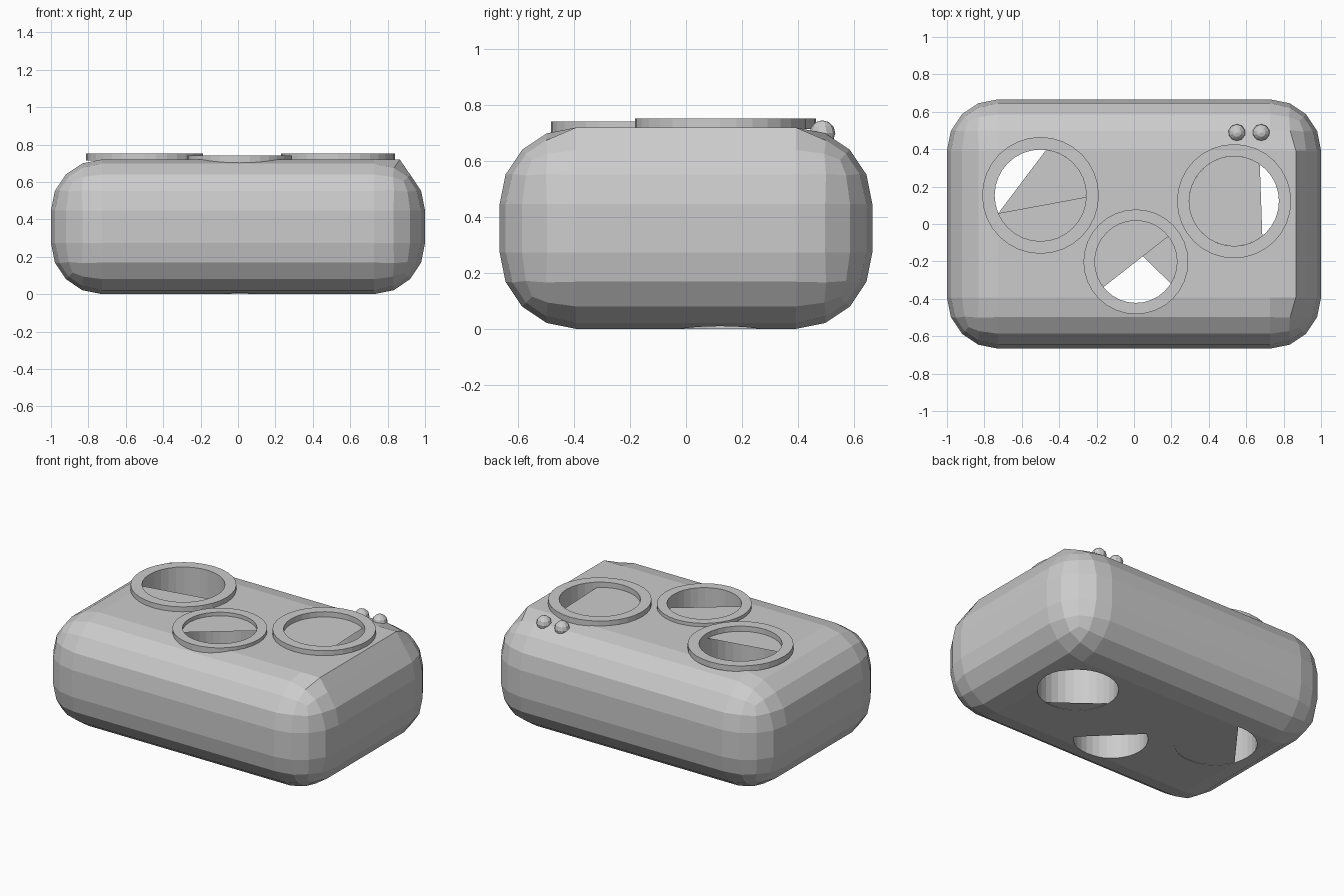
import bpy
import bmesh
from math import radians, cos, sin
from mathutils import Matrix, Vector

if "Cube" in bpy.data.objects:
    bpy.data.objects.remove(bpy.data.objects["Cube"], do_unlink=True)

HEIGHT = 0.72
SIDES = 32

grey = bpy.data.materials.new("plain grey")
grey.use_nodes = True
grey.diffuse_color = (0.6, 0.6, 0.6, 1)
grey.node_tree.nodes["Principled BSDF"].inputs["Base Color"].default_value = (0.6, 0.6, 0.6, 1)


def finish(name, bm):
    """Turn a bmesh into a named grey object."""
    mesh = bpy.data.meshes.new(name)
    bmesh.ops.recalc_face_normals(bm, faces=bm.faces)
    bm.to_mesh(mesh)
    bm.free()
    mesh.materials.append(grey)
    obj = bpy.data.objects.new(name, mesh)
    bpy.context.scene.collection.objects.link(obj)
    return obj


def circle_point(centre, radius, angle, z):
    return Vector((centre[0] + radius * cos(angle), centre[1] + radius * sin(angle), z))


def cylinder(name, centre, radius, low, high):
    bm = bmesh.new()
    place = Matrix.Translation((*centre, (low + high) / 2))
    bmesh.ops.create_cone(bm, cap_ends=True, segments=SIDES, radius1=radius,
                          radius2=radius, depth=high - low, matrix=place)
    return finish(name, bm)


def ring(name, centre, inner, outer, low, high):
    """Flat collar with a square cross-section, spun around its centre."""
    bm = bmesh.new()
    section = [(inner, low), (outer, low), (outer, high), (inner, high)]
    loops = [[bm.verts.new(circle_point(centre, r, radians(360 * i / SIDES), z))
              for r, z in section] for i in range(SIDES)]
    for i in range(SIDES):
        a, b = loops[i], loops[(i + 1) % SIDES]
        for k in range(4):
            n = (k + 1) % 4
            bm.faces.new((a[k], b[k], b[n], a[n]))
    return finish(name, bm)


def lid(name, centre, radius, start, end, z):
    """Flat circle segment that closes part of a well."""
    bm = bmesh.new()
    steps = 24
    bm.faces.new([bm.verts.new(circle_point(
        centre, radius, radians(start + (end - start) * i / steps), z))
        for i in range(steps + 1)])
    return finish(name, bm)


# Body: box with broad faceted rounding on every edge
bm = bmesh.new()
bmesh.ops.create_cube(bm, size=1, matrix=Matrix.Translation((0, 0, HEIGHT / 2))
                      @ Matrix.Diagonal((2, 1.333, HEIGHT, 1)))
bmesh.ops.bevel(bm, geom=bm.edges[:], offset=0.273, segments=4, profile=0.5, affect='EDGES')
# The top runs flat further out on the +x side
for v in bm.verts:
    if 0.8 < v.co.x < 0.87 and v.co.z > 0.68 and abs(v.co.y) < 0.45:
        v.co.x, v.co.z = 0.865, HEIGHT
body = finish("body", bm)

# Wells: name, centre, inner and outer radius, collar low and high, top and bottom lid arcs
wells = [
    ("right", (-0.50, 0.153), 0.245, 0.312, 0.715, 0.752, (203, 358), (203, 443)),
    ("middle", (0.01, -0.202), 0.22, 0.28, 0.70, 0.742, (38, 218), (-32, 123)),
    ("left", (0.535, 0.122), 0.24, 0.305, 0.715, 0.752, (55, 309), (183, 282)),
]
for side, centre, inner, outer, low, high, top_arc, bottom_arc in wells:
    cutter = cylinder(side + "_cutter", centre, inner, -0.3, 1.0)
    cutter.hide_render = True
    cut = body.modifiers.new(side + "_well", 'BOOLEAN')
    cut.operation = 'DIFFERENCE'
    cut.solver = 'EXACT'
    cut.object = cutter
    bpy.context.view_layer.objects.active = body
    bpy.ops.object.modifier_apply(modifier=cut.name)
    bpy.data.objects.remove(cutter, do_unlink=True)

    ring(side + "_collar", centre, inner, outer, low, high)
    lid(side + "_top_lid", centre, inner, *top_arc, HEIGHT - 0.002)
    lid(side + "_bottom_lid", centre, inner, *bottom_arc, 0.002)

# Two small studs at the back corner
for label, x in (("inner", 0.55), ("outer", 0.68)):
    bm = bmesh.new()
    bmesh.ops.create_uvsphere(bm, u_segments=10, v_segments=6, radius=0.046,
                              matrix=Matrix.Translation((x, 0.488, 0.70)))
    finish(label + "_stud", bm)
